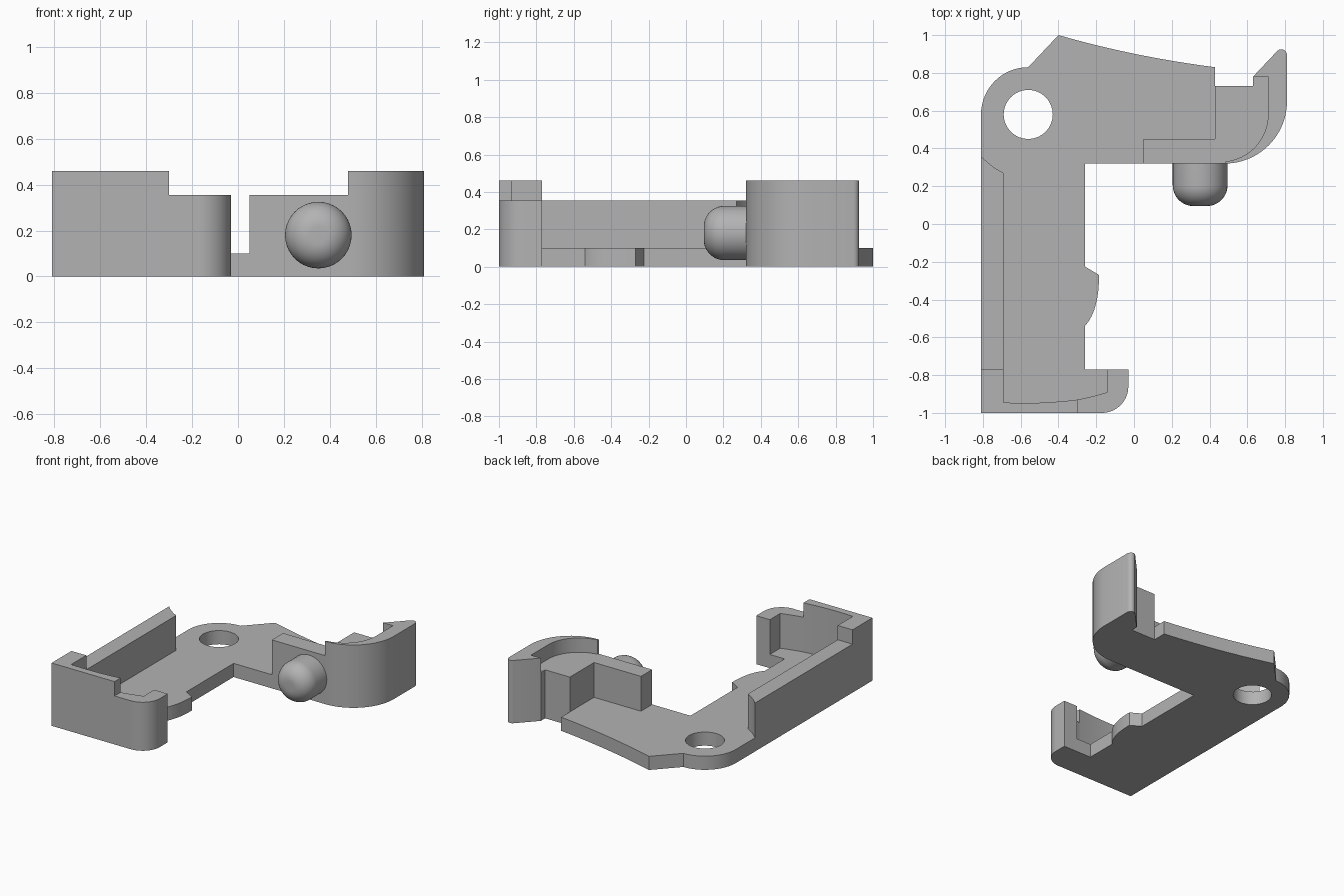
import bpy
import bmesh
from math import radians, cos, sin, pi

cube = bpy.data.objects.get("Cube")
if cube:
    bpy.data.objects.remove(cube, do_unlink=True)

grey = bpy.data.materials.new("plain_grey")
grey.use_nodes = True
grey.diffuse_color = (0.45, 0.45, 0.45, 1)
grey.node_tree.nodes["Principled BSDF"].inputs["Base Color"].default_value = grey.diffuse_color

BASE, SHELF, TALL = 0.1, 0.355, 0.46


def arc(cx, cy, r, start, end, steps=16):
    angles = [radians(start + (end - start) * i / steps) for i in range(steps + 1)]
    return [(cx + r * cos(a), cy + r * sin(a)) for a in angles]


def bow(a, b, c, steps=12):
    """Quadratic curve from a to c, pulled towards b."""
    pts = []
    for i in range(steps + 1):
        t = i / steps
        pts.append(tuple((1 - t) ** 2 * p + 2 * t * (1 - t) * q + t * t * r
                         for p, q, r in zip(a, b, c)))
    return pts


def finish(name, bm):
    bmesh.ops.recalc_face_normals(bm, faces=bm.faces)
    mesh = bpy.data.meshes.new(name)
    bm.to_mesh(mesh)
    bm.free()
    mesh.materials.append(grey)
    obj = bpy.data.objects.new(name, mesh)
    bpy.context.collection.objects.link(obj)
    return obj


def smooth(obj):
    bpy.ops.object.select_all(action='DESELECT')
    obj.select_set(True)
    bpy.context.view_layer.objects.active = obj
    bpy.ops.object.shade_smooth_by_angle(angle=radians(30))


def prism(name, outline, z0, z1):
    bm = bmesh.new()
    bm.faces.new([bm.verts.new((x, y, z0)) for x, y in outline])
    top = bmesh.ops.extrude_face_region(bm, geom=bm.faces[:])["geom"]
    bmesh.ops.translate(bm, vec=(0, 0, z1 - z0),
                        verts=[v for v in top if isinstance(v, bmesh.types.BMVert)])
    bmesh.ops.remove_doubles(bm, verts=bm.verts, dist=0.0001)
    return finish(name, bm)


# Shared edges of the plan
lip_corner = arc(-0.17, -0.86, 0.14, -90, 0)
big_corner = arc(0.48, 0.65, 0.33, -90, 0, 24)
hook_tip = arc(0.78, 0.895, 0.03, 0, 135, 6)
hook_inside = arc(0.46, 0.58, 0.25, 0, -84, 20)
bump = bow((-0.26, -0.54), (-0.185, -0.46), (-0.185, -0.27))
back_edge = bow((0.43, 0.83), (0.0, 0.885), (-0.40, 1.0))
pivot_round = arc(-0.56, 0.58, 0.25, 90, 180)
well_edge = bow((-0.30, -0.93), (-0.50, -0.955), (-0.69, -0.945), 8)
lip_edge = bow((-0.14, -0.89), (-0.22, -0.915), (-0.30, -0.93), 6)

# Flat base with pivot hole
base = prism("base_plate",
             [(-0.81, -1), *lip_corner, (-0.03, -0.77), (-0.26, -0.77), *bump,
              (-0.26, -0.225), (-0.26, 0.32), *big_corner, *hook_tip, (0.63, 0.78),
              (0.63, 0.73), (0.43, 0.73), *back_edge, *pivot_round],
             0, BASE)
cutter = prism("pivot_hole_cutter", arc(-0.56, 0.58, 0.13, 0, 348.75, 31), -0.1, 0.2)
cutter.hide_render = True
hole = base.modifiers.new("pivot_hole", 'BOOLEAN')
hole.operation = 'DIFFERENCE'
hole.solver = 'EXACT'
hole.object = cutter
bpy.ops.object.select_all(action='DESELECT')
bpy.context.view_layer.objects.active = base
base.select_set(True)
bpy.ops.object.modifier_apply(modifier=hole.name)
bpy.data.objects.remove(cutter, do_unlink=True)
smooth(base)

# Long side wall with slanted end
smooth(prism("side_wall",
             [(-0.81, -0.77), (-0.69, -0.77),
              *bow((-0.69, 0.27), (-0.76, 0.305), (-0.81, 0.36), 6)],
             BASE, SHELF))

# Taller front corner and the lower rounded lip beside it
smooth(prism("front_corner_wall",
             [(-0.81, -1), (-0.30, -1), *well_edge, (-0.69, -0.77), (-0.81, -0.77)],
             BASE, TALL))
smooth(prism("front_lip",
             [(-0.30, -1), *lip_corner, (-0.03, -0.77), (-0.14, -0.77), *lip_edge],
             BASE, SHELF))

# Raised shelf and the tall curved hook around it
smooth(prism("shelf_block",
             [(0.05, 0.32), (0.48, 0.32), *reversed(hook_inside), (0.71, 0.78),
              (0.63, 0.78), (0.63, 0.73), (0.43, 0.73), (0.43, 0.45), (0.05, 0.45)],
             BASE, SHELF))
smooth(prism("hook_wall",
             [*big_corner, *hook_tip, (0.63, 0.78), (0.71, 0.78), *hook_inside],
             BASE, TALL))

# Round-nosed pin, a profile spun about its axis
profile = [(0, 0.095), *[(r, y) for r, y in arc(0.035, 0.205, 0.11, -90, 0, 12)], (0.145, 0.34)]
bm = bmesh.new()
verts = [bm.verts.new((0.35 + r, y, 0.18)) for r, y in profile]
edges = [bm.edges.new(pair) for pair in zip(verts, verts[1:])]
bmesh.ops.spin(bm, geom=verts + edges, cent=(0.35, 0, 0.18), axis=(0, 1, 0),
               angle=2 * pi, steps=40)
bmesh.ops.remove_doubles(bm, verts=bm.verts, dist=0.0001)
bmesh.ops.holes_fill(bm, edges=[e for e in bm.edges if e.is_boundary], sides=0)
smooth(finish("front_pin", bm))
